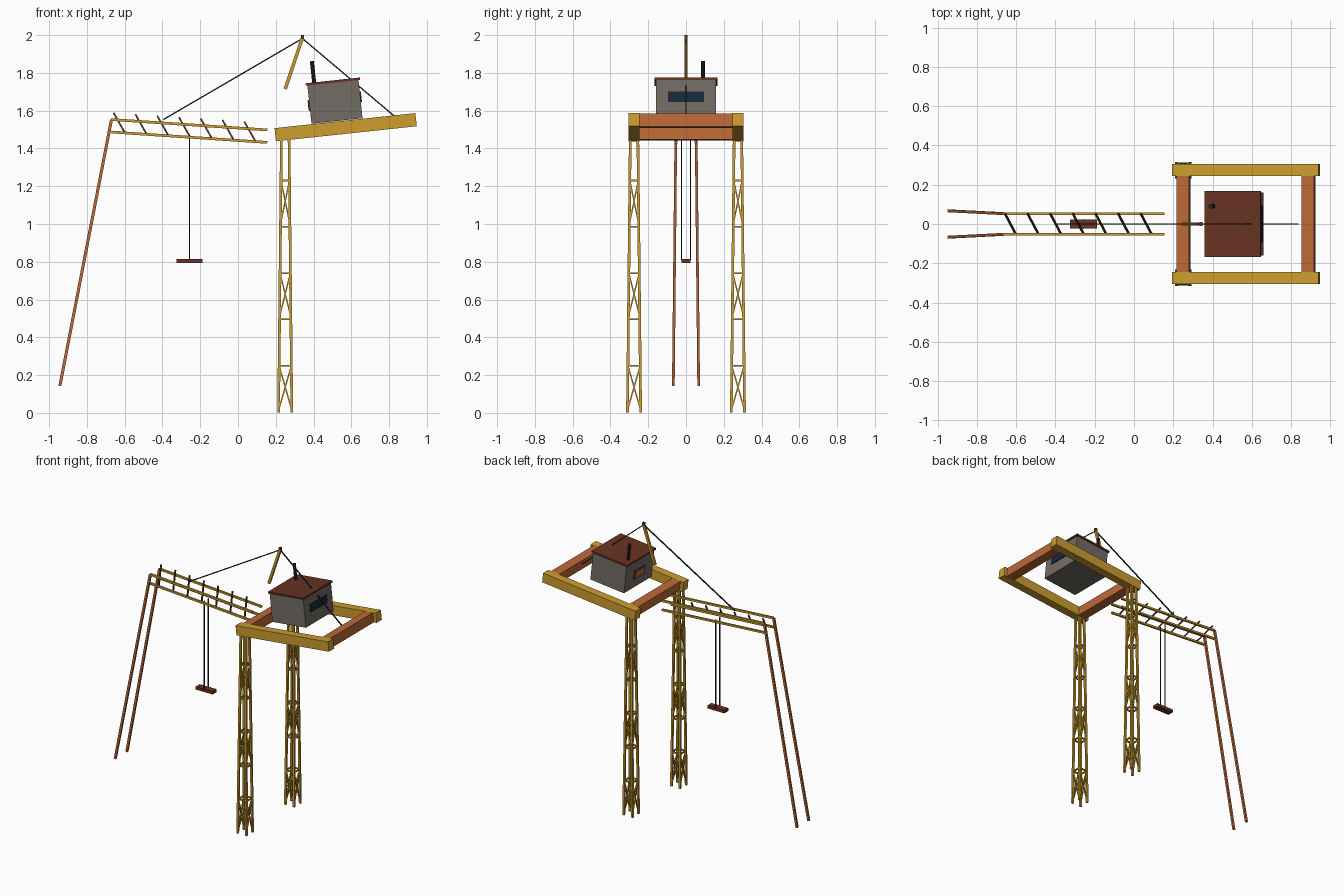
import bpy, bmesh, math
from mathutils import Vector, Matrix

if "Cube" in bpy.data.objects:
    bpy.data.objects.remove(bpy.data.objects["Cube"])


def material(name, rgb):
    m = bpy.data.materials.new(name)
    m.diffuse_color = (*rgb, 1)
    m.use_nodes = True
    m.node_tree.nodes["Principled BSDF"].inputs["Base Color"].default_value = m.diffuse_color
    return m


YELLOW = material("yellow paint", (0.61, 0.34, 0.028))
ORANGE = material("rust orange", (0.50, 0.14, 0.038))
BROWN = material("dark rust", (0.138, 0.033, 0.016))
GREY = material("cabin grey", (0.17, 0.15, 0.13))
GLASS = material("dark glass", (0.009, 0.023, 0.042))
BLACK = material("black steel", (0.022, 0.022, 0.024))


def finish(name, bm, mat):
    bmesh.ops.recalc_face_normals(bm, faces=bm.faces)
    me = bpy.data.meshes.new(name)
    bm.to_mesh(me)
    bm.free()
    me.materials.append(mat)
    ob = bpy.data.objects.new(name, me)
    bpy.context.collection.objects.link(ob)
    return ob


def add_bar(bm, a, b, w, d=None, sides=4):
    """Straight bar from a to b: rectangular w by d, or round with diameter w."""
    a, b = Vector(a), Vector(b)
    z = (b - a).normalized()
    y = Vector((0, 1, 0))
    if abs(z.dot(y)) > 0.99:
        y = Vector((0, 0, 1))
    x = y.cross(z).normalized()
    y = z.cross(x)
    rot = Matrix((x, y, z)).transposed().to_4x4()
    mat = Matrix.Translation((a + b) / 2) @ rot
    length = (b - a).length
    if sides == 4:
        bmesh.ops.create_cube(bm, size=1, matrix=mat @ Matrix.Diagonal((w, d or w, length, 1)))
    else:
        bmesh.ops.create_cone(bm, cap_ends=True, segments=sides, radius1=w / 2,
                              radius2=w / 2, depth=length, matrix=mat)


def bars(name, mat, segments, w, d=None, sides=4):
    bm = bmesh.new()
    for a, b in segments:
        add_bar(bm, a, b, w, d, sides)
    return finish(name, bm, mat)


# The deck and cabin share one tilted frame, origin at the deck centre
TILT = Matrix.Translation((0.57, 0, 1.5125)) @ Matrix.Rotation(math.radians(-6.1), 4, 'Y')


def deck_box(name, mat, centre, size):
    bm = bmesh.new()
    bmesh.ops.create_cube(bm, size=1, matrix=TILT @ Matrix.Translation(centre)
                          @ Matrix.Diagonal((*size, 1)))
    return finish(name, bm, mat)


# Deck frame
for side, s in (("front", -1), ("back", 1)):
    deck_box(f"deck_side_beam_{side}", YELLOW, (0, s * 0.275, 0), (0.75, 0.06, 0.07))
for end, x in (("left", -0.32), ("right", 0.32)):
    deck_box(f"deck_cross_beam_{end}", ORANGE, (x, 0, 0), (0.065, 0.51, 0.069))

# Cabin with roof, window, rear vent and exhaust
deck_box("cabin", GREY, (-0.042, 0, 0.14), (0.272, 0.32, 0.205))
deck_box("cabin_roof", BROWN, (-0.042, 0, 0.247), (0.288, 0.335, 0.013))
deck_box("cabin_window", GLASS, (0.096, 0, 0.152), (0.008, 0.19, 0.056))
deck_box("cabin_vent", BROWN, (-0.18, 0, 0.135), (0.009, 0.12, 0.06))
deck_box("cabin_vent_panel", ORANGE, (-0.183, 0, 0.135), (0.006, 0.10, 0.045))
bars("exhaust_pipe", BLACK, [((0.405, 0.09, 1.73), (0.391, 0.09, 1.862))], 0.022, sides=10)

# Lattice towers: four tapering legs, rings and crossed braces
LEVELS = [0.0, 0.25, 0.495, 0.74, 0.985, 1.23, 1.47]
CORNERS = ((-1, -1), (1, -1), (1, 1), (-1, 1))


def corner(cy, i, z):
    half = 0.035 - 0.015 * z / 1.47
    sx, sy = CORNERS[i % 4]
    return (0.25 + sx * half, cy + sy * half, z)


for side, cy in (("front", -0.275), ("back", 0.275)):
    legs, rings, braces = [], [], []
    for i in range(4):
        legs.append((corner(cy, i, 0.001), corner(cy, i, 1.47)))
        for z in LEVELS[1:-1]:
            rings.append((corner(cy, i, z), corner(cy, i + 1, z)))
        for k in (0, 2, 4):
            lo, hi = LEVELS[k] + 0.015, LEVELS[k + 1]
            braces.append((corner(cy, i, lo), corner(cy, i + 1, hi)))
            braces.append((corner(cy, i + 1, lo), corner(cy, i, hi)))
    bars(f"tower_legs_{side}", YELLOW, legs, 0.014)
    bars(f"tower_rings_{side}", YELLOW, rings, 0.009)
    bars(f"tower_braces_{side}", YELLOW, braces, 0.007)

# Jib: four rails and slanted rungs
SLOPE = -0.055 / 0.825
rails = [((-0.67, s * 0.052, z), (0.155, s * 0.052, z - 0.055))
         for s in (-1, 1) for z in (1.553, 1.487)]
bars("jib_rails", YELLOW, rails, 0.014)
rungs = []
for i in range(7):
    x = -0.657 + i * 0.1153
    dz = SLOPE * i * 0.1153
    rungs.append(((x, 0.052, 1.586 + dz), (x + 0.054, -0.05, 1.49 + dz)))
bars("jib_rungs", BROWN, rungs, 0.009)

# Long slanted legs at the jib end
bars("jib_legs", ORANGE, [((-0.67, s * 0.053, 1.552), (-0.943, s * 0.067, 0.143))
                          for s in (-1, 1)], 0.016, 0.014)

# Hanging load
bars("hoist_cables", BLACK, [((-0.256, s * 0.023, 0.81), (-0.256, s * 0.023, 1.46))
                             for s in (-1, 1)], 0.005)
bars("hook_block", BROWN, [((-0.325, 0, 0.805), (-0.189, 0, 0.805))], 0.022, 0.046)

# Mast and stay cables
bars("mast", YELLOW, [((0.25, 0, 1.715), (0.341, 0, 1.985))], 0.018, 0.016)
bars("mast_cap", BROWN, [((0.341, 0, 1.98), (0.341, 0, 2.0))], 0.016, 0.018)
bars("stay_cables", BLACK, [((0.341, 0, 1.982), (-0.395, 0, 1.553)),
                            ((0.341, 0, 1.982), (0.835, 0, 1.565))], 0.007)
